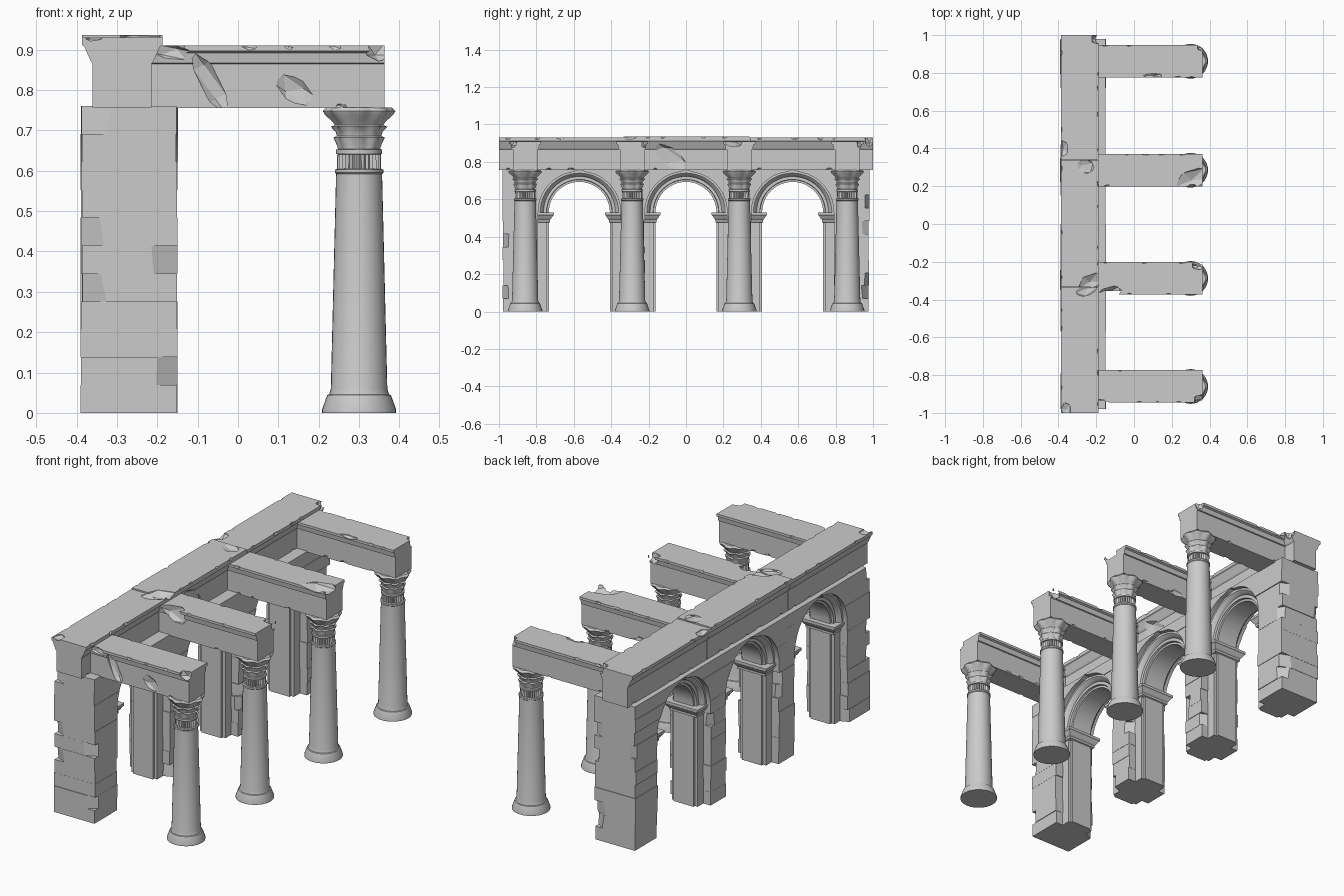
import bpy, bmesh, math, random
from mathutils import Vector, Matrix, Euler

random.seed(7)
if "Cube" in bpy.data.objects:
    bpy.data.objects.remove(bpy.data.objects["Cube"], do_unlink=True)

stone = bpy.data.materials.new("weathered_grey_stone")
stone.use_nodes = True
GREY = (0.6, 0.6, 0.6, 1)
stone.diffuse_color = GREY
stone.node_tree.nodes["Principled BSDF"].inputs["Base Color"].default_value = GREY

WALL_X = -0.27                      # middle of the arcade wall
SPRING, TOP = 0.53, 0.76            # arch springing and wall top
R_WALL, R_OPEN = 0.22, 0.163        # radius of wall cut and of clear opening
ARCHES = (-0.57, 0.0, 0.57)
BAYS = (-0.86, -0.288, 0.285, 0.862)
COLUMN_X = 0.3


def finish(name, bm, smooth=False):
    bmesh.ops.recalc_face_normals(bm, faces=bm.faces[:])
    me = bpy.data.meshes.new(name)
    bm.to_mesh(me)
    bm.free()
    me.materials.append(stone)
    if smooth:
        me.shade_smooth()
        me.set_sharp_from_angle(angle=math.radians(32))
    ob = bpy.data.objects.new(name, me)
    bpy.context.collection.objects.link(ob)
    return ob


def loft(bm, rings, caps=True, closed=False):
    """Skin a list of equally long point rings; return the geometry."""
    vs = [[bm.verts.new(p) for p in ring] for ring in rings]
    n = len(vs[0])
    pairs = list(zip(vs, vs[1:])) + ([(vs[-1], vs[0])] if closed else [])
    faces = [bm.faces.new((a[i], a[(i + 1) % n], b[(i + 1) % n], b[i]))
             for a, b in pairs for i in range(n)]
    if caps and not closed:
        faces += [bm.faces.new(vs[0][::-1]), bm.faces.new(vs[-1])]
    edges = {e for f in faces for e in f.edges}
    return [v for ring in vs for v in ring] + list(edges) + faces


def mirrored(half):
    """Close a half profile of (half width, height) into a full outline."""
    return [(w, z) for w, z in half] + [(-w, z) for w, z in reversed(half)]


def lathe(bm, rows, segments, lobes=0):
    """Rows are (radius, height, lobe depth)."""
    rings = []
    for r, z, depth in rows:
        ring = []
        for i in range(segments):
            a = math.tau * i / segments
            rr = r * (1 - depth * (0.5 - 0.5 * math.cos(lobes * a)))
            ring.append((rr * math.cos(a), rr * math.sin(a), z))
        rings.append(ring)
    loft(bm, rings)


def lump(loc, scale, rot=(0, 0, 0)):
    return Matrix.LocRotScale(Vector(loc), Euler(rot), Vector(scale))


def carve(ob, lumps):
    """Break pieces out of a block with faceted lumps."""
    bm = bmesh.new()
    for m in lumps:
        bmesh.ops.create_icosphere(bm, subdivisions=1, radius=1, matrix=m)
    cutter = finish("cutter", bm)
    cutter.hide_render = True
    mod = ob.modifiers.new("damage", "BOOLEAN")
    mod.operation, mod.solver, mod.object = "DIFFERENCE", "EXACT", cutter
    mod.use_self = True
    bpy.context.view_layer.update()
    deps = bpy.context.evaluated_depsgraph_get()
    me = bpy.data.meshes.new_from_object(ob.evaluated_get(deps))
    ob.modifiers.clear()
    if len(me.polygons):
        ob.data = me
    bpy.data.objects.remove(cutter, do_unlink=True)


def edge_chips(start, end, point, along):
    """Small random chips along both edges of a block."""
    out, t = [], start + 0.05
    while t < end - 0.04:
        size = random.uniform(0.012, 0.03)
        scale = (size, 0.009, 0.012) if along == "x" else (0.009, size, 0.012)
        turn = [random.uniform(-0.4, 0.4) for _ in range(3)]
        out.append(lump(point(t, random.choice((-1, 1))), scale, turn))
        t += random.uniform(0.07, 0.13)
    return out


# Stone piers and spandrels, laid in courses that follow the arches
def reach(z):
    return R_WALL if z <= SPRING else math.sqrt(max(0, R_WALL**2 - (z - SPRING)**2))


def chip(bm, geom, corner, z, dx, dy):
    (x, sx), (y, sy) = corner
    no = Vector((sx / dx, sy / dy, random.uniform(-5, 5))).normalized()
    cut = bmesh.ops.bisect_plane(bm, geom=geom, plane_co=(x - sx * dx, y, z),
                                 plane_no=no, clear_outer=True)["geom_cut"]
    edges = [e for e in cut if isinstance(e, bmesh.types.BMEdge)]
    if edges:
        bmesh.ops.edgeloop_fill(bm, edges=edges)


COURSES = 11
FRONT_CHIPS = {1: 1, 4: -1, 5: 1, 6: -1, 10: -1}
for k in range(4):
    bm = bmesh.new()
    for c in range(COURSES):
        z0, z1 = TOP * c / COURSES, TOP * (c + 1) / COURSES
        zs = [z0 + (z1 - z0) * i / 6 for i in range(7)]
        j = random.uniform(0, 0.005) if z1 < SPRING else 0
        lo = [(ARCHES[k - 1] + reach(z) + j if k else -0.98 + j, z) for z in zs]
        hi = [(ARCHES[k] - reach(z) - j if k < 3 else 0.98 - j, z) for z in zs]
        x0 = WALL_X - 0.121 + random.uniform(0, 0.006)
        x1 = WALL_X + 0.121 - random.uniform(0, 0.006)
        outline = lo + hi[::-1]
        geom = loft(bm, [[(x, y, z) for y, z in outline] for x in (x0, x1)])
        zm = (z0 + z1) / 2
        if k == 0 and c in FRONT_CHIPS:
            s = FRONT_CHIPS[c]
            chip(bm, geom, ((x1 if s > 0 else x0, s), (lo[0][0], -1)), zm,
                 random.uniform(0.05, 0.07), 0.03)
        elif random.random() < 0.6 and (z1 < SPRING or k == 3):
            s = random.choice((-1, 1))
            t = 1 if k == 3 else random.choice((-1, 1)) if k else 1
            chip(bm, geom, ((x1 if s > 0 else x0, s), (hi[0][0] if t > 0 else lo[0][0], t)),
                 zm, random.uniform(0.02, 0.06), random.uniform(0.015, 0.035))
    finish(f"stone_pier_{k + 1}", bm)


# Pilasters with stepped corners and flared imposts
def rect(y0, y1, half, grow, z):
    h = half + grow
    return [(WALL_X - h, y0 - grow, z), (WALL_X + h, y0 - grow, z),
            (WALL_X + h, y1 + grow, z), (WALL_X - h, y1 + grow, z)]


for k in range(4):
    y0 = ARCHES[k - 1] + R_OPEN if k else -0.84
    y1 = ARCHES[k] - R_OPEN if k < 3 else 0.84
    bm = bmesh.new()
    for half, inset in ((0.058, 0), (0.075, 0.012)):
        loft(bm, [rect(y0 + inset, y1 - inset, half, 0, z) for z in (0, 0.485)])
    loft(bm, [rect(y0, y1, 0.075, g, z) for g, z in
              ((0, 0.475), (0.006, 0.478), (0.006, 0.49), (0.012, 0.497),
               (0.022, 0.513), (0.026, 0.516), (0.026, SPRING))])
    finish(f"pilaster_{k + 1}", bm)

# Moulded arch rings: (radius, half width)
SECTION = mirrored([(0.058, R_OPEN), (0.058, 0.174), (0.07, 0.176),
                    (0.07, 0.192), (0.082, 0.197), (0.094, 0.21), (0.094, 0.224)])
for k, yc in enumerate(ARCHES):
    bm = bmesh.new()
    loft(bm, [[(WALL_X + w, yc + r * math.cos(a), SPRING + r * math.sin(a))
               for w, r in SECTION]
              for a in (math.pi * i / 24 for i in range(25))])
    finish(f"arch_ring_{k + 1}", bm, smooth=True)

# Wall entablature in three broken lengths
ENT_X = -0.287
ENT = [(0.073, 0.757), (0.073, 0.865), (0.078, 0.872), (0.094, 0.908),
       (0.1, 0.912), (0.1, 0.93)]
BLOCKS = ((-1, -0.335, 0), (-0.333, 0.34, 0.006), (0.342, 1, 0))
ENT_GOUGES = (
    [lump((-0.25, -0.345, 0.935), (0.07, 0.04, 0.02), (0.2, 0, 0.4)),
     lump((-0.36, -0.98, 0.935), (0.03, 0.04, 0.02))],
    [lump((-0.205, -0.08, 0.82), (0.022, 0.12, 0.06), (-0.6, 0, 0)),
     lump((-0.23, -0.31, 0.94), (0.08, 0.05, 0.03), (0.2, 0, 0.5)),
     lump((-0.27, 0.31, 0.945), (0.07, 0.05, 0.02), (0, 0.2, -0.3))],
    [lump((-0.2, 0.98, 0.92), (0.03, 0.03, 0.04)),
     lump((-0.375, 0.4, 0.94), (0.03, 0.05, 0.03))])
for k, (y0, y1, lift) in enumerate(BLOCKS):
    bm = bmesh.new()
    shape = mirrored(ENT[:-1] + [(0.1, 0.93 + lift)])
    loft(bm, [[(ENT_X + w, y, z) for w, z in shape] for y in (y0, y1)])
    ob = finish(f"entablature_{k + 1}", bm)
    chips = edge_chips(y0, y1, lambda t, s: (ENT_X + s * 0.102, t, 0.93 + lift), "y")
    chips += edge_chips(y0, y1, lambda t, s: (ENT_X + s * 0.075, t, 0.757), "y")
    carve(ob, chips + ENT_GOUGES[k])

# Cross beams from wall to columns
BEAM = [(0.066, 0.755), (0.066, 0.865), (0.072, 0.867), (0.076, 0.892),
        (0.086, 0.897), (0.086, 0.91)]
BEAM_GOUGES = (
    [lump((-0.07, -0.928, 0.82), (0.028, 0.022, 0.1), (0, -0.5, 0)),
     lump((0.14, -0.93, 0.8), (0.06, 0.018, 0.035), (0, 0.6, 0)),
     lump((-0.17, -0.945, 0.895), (0.06, 0.025, 0.025), (0, 0.2, 0)),
     lump((0.35, -0.93, 0.9), (0.04, 0.03, 0.03))],
    [lump((-0.12, -0.36, 0.89), (0.09, 0.035, 0.06), (0, 0.5, 0.2)),
     lump((0.34, -0.22, 0.9), (0.04, 0.025, 0.04))],
    [lump((0.31, 0.235, 0.915), (0.12, 0.06, 0.035), (0, 0.15, 0.4)),
     lump((0.02, 0.36, 0.76), (0.05, 0.02, 0.03))],
    [lump((0.1, 0.785, 0.915), (0.06, 0.015, 0.02)),
     lump((0.36, 0.94, 0.9), (0.03, 0.03, 0.04))])
for k, yc in enumerate(BAYS):
    bm = bmesh.new()
    loft(bm, [[(x, yc + w, z) for w, z in mirrored(BEAM)] for x in (-0.23, 0.363)])
    ob = finish(f"cross_beam_{k + 1}", bm)
    chips = edge_chips(-0.2, 0.363, lambda t, s: (t, yc + s * 0.088, 0.91), "x")
    chips += edge_chips(-0.2, 0.363, lambda t, s: (t, yc + s * 0.068, 0.755), "x")
    carve(ob, chips + BEAM_GOUGES[k])

# Columns: base and shaft, fluted neck, leafy capital
SHAFT = [(0.092, 0), (0.092, 0.008), (0.079, 0.044), (0.074, 0.046), (0.07, 0.06),
         (0.057, 0.592), (0.06, 0.595), (0.06, 0.603), (0.05, 0.605)]
LEAVES = [(0.052, 0.64, 0), (0.057, 0.642, 0), (0.057, 0.652, 0), (0.052, 0.654, 0.05),
          (0.057, 0.668, 0.1), (0.064, 0.682, 0.14), (0.055, 0.686, 0.05),
          (0.058, 0.696, 0.06), (0.07, 0.709, 0.14), (0.06, 0.713, 0.05),
          (0.066, 0.722, 0.06), (0.084, 0.738, 0.12), (0.09, 0.748, 0.12),
          (0.08, 0.757, 0.08)]
for k, yc in enumerate(BAYS):
    for name, rows, segments, lobes in (
            ("column_shaft", [(r, z, 0) for r, z in SHAFT], 32, 0),
            ("column_neck", [(0.055, 0.602, 0.12), (0.054, 0.643, 0.12)], 56, 28),
            ("column_capital", LEAVES, 64, 8)):
        bm = bmesh.new()
        lathe(bm, rows, segments, lobes)
        ob = finish(f"{name}_{k + 1}", bm, smooth=name != "column_neck")
        ob.location = (COLUMN_X, yc, 0)
